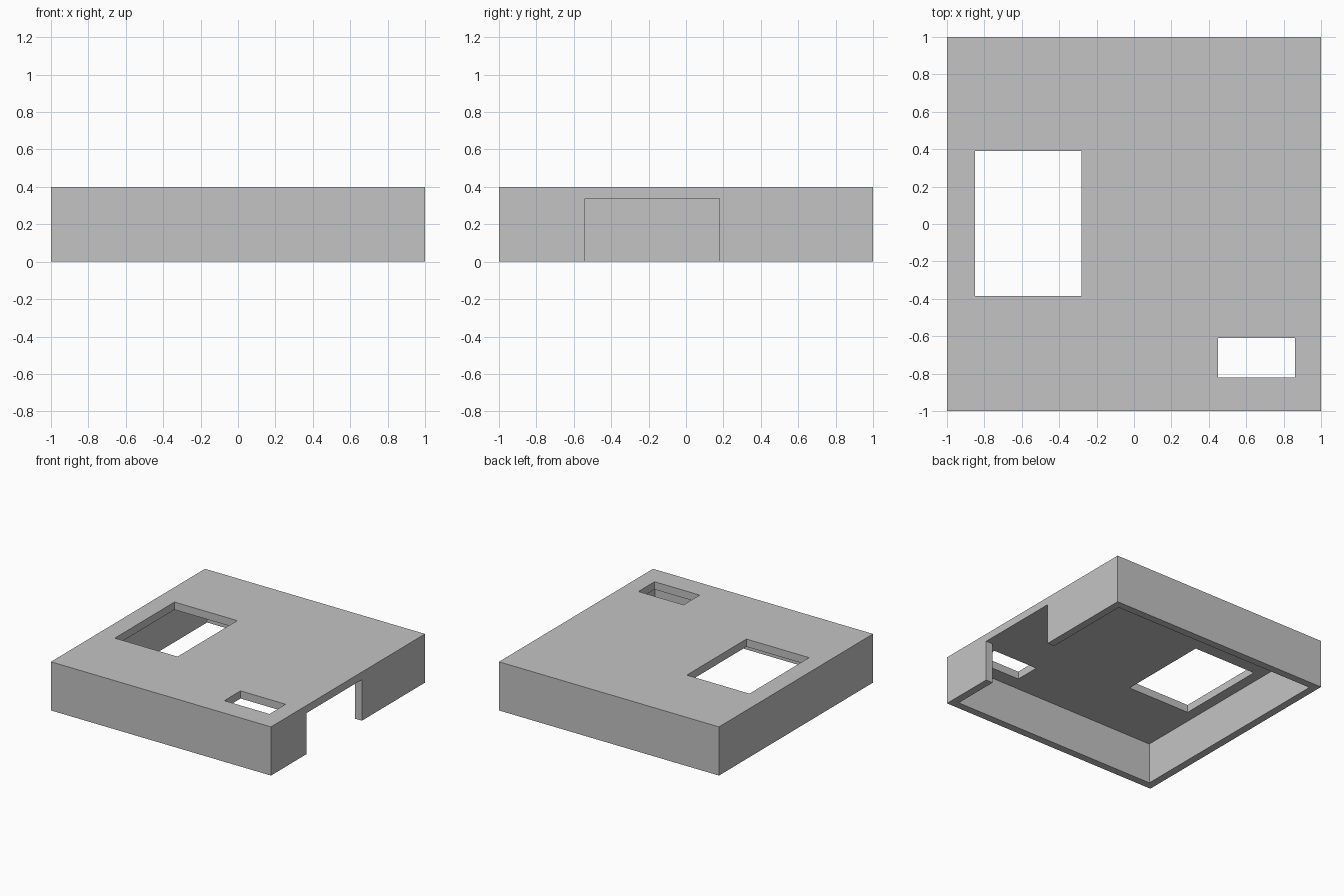
import bpy

default = bpy.data.objects.get("Cube")
if default:
    bpy.data.objects.remove(default, do_unlink=True)

HEIGHT = 0.4
WALL = 0.063
INNER = 1 - WALL
CEILING = HEIGHT - WALL


def box(name, low, high):
    """Axis-aligned box between two corners."""
    bpy.ops.mesh.primitive_cube_add(size=1)
    obj = bpy.context.object
    obj.name = name
    for v in obj.data.vertices:
        v.co = [(a + b) / 2 + c * (b - a) for a, b, c in zip(low, high, v.co)]
    return obj


def cut(target, cutter):
    """Subtract a box from the target, then discard the cutter."""
    cutter.hide_render = True
    mod = target.modifiers.new(cutter.name, "BOOLEAN")
    mod.operation = "DIFFERENCE"
    mod.solver = "EXACT"
    mod.object = cutter
    bpy.context.view_layer.objects.active = target
    bpy.ops.object.modifier_apply(modifier=mod.name)
    bpy.data.objects.remove(cutter, do_unlink=True)


# Outer block, hollowed from below to leave walls and a flat roof
shell = box("building_shell", (-1, -1, 0), (1, 1, HEIGHT))
cut(shell, box("cavity", (-INNER, -INNER, -0.1), (INNER, INNER, CEILING)))

# Wide doorway through the +x wall, flush with the ceiling
cut(shell, box("doorway", (INNER - 0.1, -0.54, -0.1), (1.1, 0.18, CEILING)))

# Two rectangular roof openings
cut(shell, box("large_roof_opening", (-0.85, -0.385, 0.2), (-0.28, 0.39, 0.6)))
cut(shell, box("small_roof_opening", (0.45, -0.82, 0.2), (0.86, -0.61, 0.6)))

# Plain grey over the whole shell
grey = bpy.data.materials.new("plain_grey")
grey.use_nodes = True
colour = (0.55, 0.55, 0.55, 1)
grey.diffuse_color = colour
grey.node_tree.nodes["Principled BSDF"].inputs["Base Color"].default_value = colour
shell.data.materials.clear()
shell.data.materials.append(grey)
